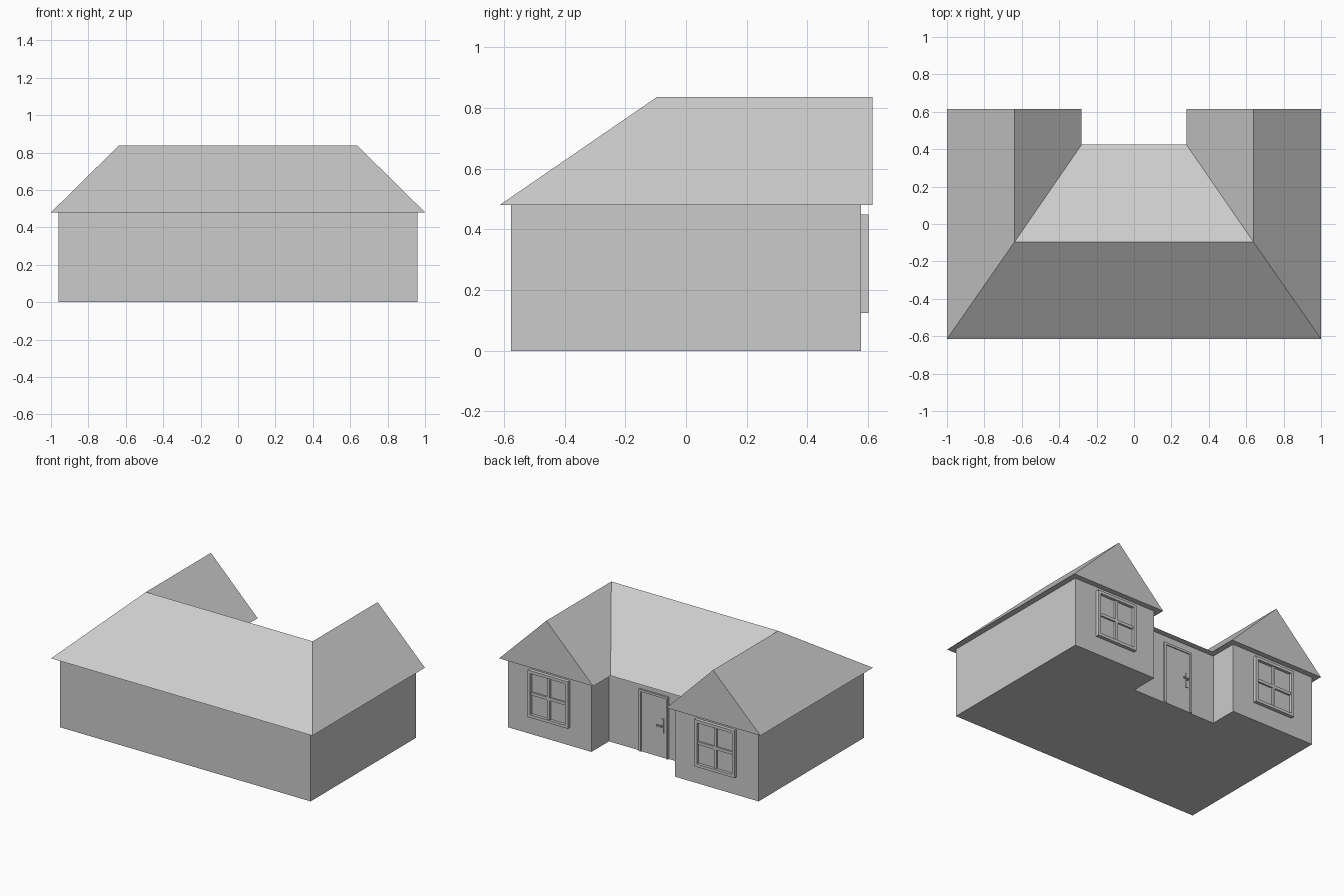
import bpy, bmesh

if "Cube" in bpy.data.objects:
    bpy.data.objects.remove(bpy.data.objects["Cube"])

WX, WY, EAVE, RIDGE = 0.96, 0.577, 0.48, 0.837


def outline(ox, oy, ix, iy):
    """U-shaped plan, counter-clockwise: outer half sizes and recess corner."""
    return [(-ox, -oy), (ox, -oy), (ox, oy), (ix, oy), (ix, iy),
            (-ix, iy), (-ix, oy), (-ox, oy)]


def finish(bm, name):
    bmesh.ops.recalc_face_normals(bm, faces=bm.faces[:])
    me = bpy.data.meshes.new(name)
    bm.to_mesh(me)
    bm.free()
    ob = bpy.data.objects.new(name, me)
    bpy.context.collection.objects.link(ob)
    return ob


def boxes(name, specs):
    """One object from boxes given as (x0, x1, y0, y1, z0, z1)."""
    bm = bmesh.new()
    for x0, x1, y0, y1, z0, z1 in specs:
        vs = bmesh.ops.create_cube(bm, size=1)["verts"]
        for v in vs:
            v.co = (x0 if v.co.x < 0 else x1,
                    y0 if v.co.y < 0 else y1,
                    z0 if v.co.z < 0 else z1)
    return finish(bm, name)


# Walls: U-shaped plan with floor
bm = bmesh.new()
plan = outline(WX, WY, 0.32, 0.385)
lo = [bm.verts.new((x, y, 0)) for x, y in plan]
hi = [bm.verts.new((x, y, EAVE)) for x, y in plan]
bm.faces.new(lo[::-1])
for i in range(8):
    j = (i + 1) % 8
    bm.faces.new((lo[i], lo[j], hi[j], hi[i]))
finish(bm, "walls")

# Roof: hipped front, two gabled wings, flat soffit
bm = bmesh.new()
e = [bm.verts.new((x, y, EAVE)) for x, y in outline(1, 0.615, 0.28, 0.425)]
hl, hr, gl, gr = [bm.verts.new((x, y, RIDGE)) for x, y in
                  ((-0.638, -0.095), (0.638, -0.095), (-0.638, 0.615), (0.638, 0.615))]
for f in (e[::-1],
          (e[0], e[1], hr, hl),        # front slope
          (e[1], e[2], gr, hr),        # outer slopes
          (e[7], e[0], hl, gl),
          (e[2], e[3], gr),            # gables
          (e[6], e[7], gl),
          (e[3], e[4], hr, gr),        # inner wing slopes
          (e[5], e[6], gl, hl),
          (e[4], e[5], hl, hr)):       # rear slope
    bm.faces.new(f)
finish(bm, "roof")

# Windows: frame, cross bars and recessed glass on each wing
z0, z1, half, b = 0.125, 0.45, 0.154, 0.02
zm, y0, y1 = (z0 + z1) / 2, WY - 0.005, 0.601
for side, cx in (("left", -0.638), ("right", 0.638)):
    a, c = cx - half, cx + half
    boxes(side + "_window_frame", [
        (a, a + b, y0, y1, z0, z1), (c - b, c, y0, y1, z0, z1),
        (a + b, c - b, y0, y1, z0, z0 + b), (a + b, c - b, y0, y1, z1 - b, z1)])
    boxes(side + "_window_bars", [
        (cx - b / 2, cx + b / 2, y0, y1 - 0.008, z0 + b, z1 - b),
        (a + b, cx - b / 2, y0, y1 - 0.008, zm - b / 2, zm + b / 2),
        (cx + b / 2, c - b, y0, y1 - 0.008, zm - b / 2, zm + b / 2)])
    boxes(side + "_window_glass", [(a + b, c - b, y0, WY + 0.004, z0 + b, z1 - b)])

# Door in the recess: frame, leaf and handle
d0, d1, dy, top, t = -0.138, 0.084, 0.38, 0.43, 0.015
boxes("door_frame", [(d0, d0 + t, dy, 0.397, 0, top), (d1 - t, d1, dy, 0.397, 0, top),
                     (d0 + t, d1 - t, dy, 0.397, top - t, top)])
boxes("door_leaf", [(d0 + t, d1 - t, dy, 0.39, 0, top - t)])
boxes("door_handle", [(-0.106, -0.09, 0.39, 0.396, 0.17, 0.27),
                      (-0.102, -0.094, 0.396, 0.416, 0.218, 0.228),
                      (-0.102, -0.06, 0.408, 0.416, 0.218, 0.228)])
